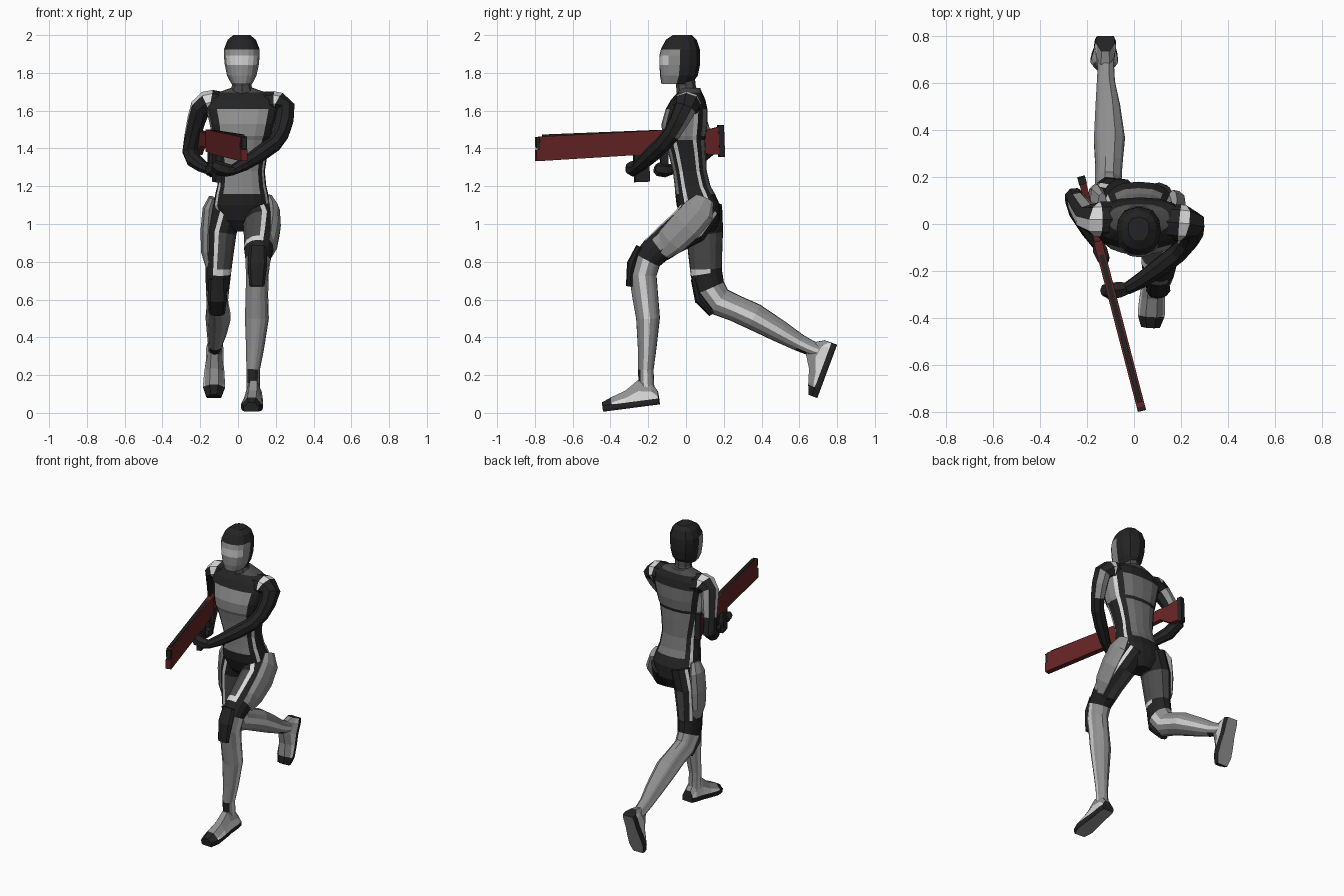
import bpy, bmesh, math
from mathutils import Vector as V

COLOURS = {"black": (.017, .017, .018), "dark_grey": (.07, .07, .07), "back_grey": (.17, .17, .17),
           "grey": (.28, .28, .28), "light": (.68, .68, .68), "dark_red": (.13, .017, .018)}
NAMES = list(COLOURS)
MATS = []
for n in NAMES:
    m = bpy.data.materials.new(n)
    m.diffuse_color = (*COLOURS[n], 1)
    MATS.append(m)


def skin(name, rings, rule):
    """Bridge rings of points; rule(segment, sector, centre) names the colour."""
    bm = bmesh.new()
    vs = [[bm.verts.new(p) for p in r] for r in rings]
    n = len(rings[0])
    for i in range(len(vs) - 1):
        for j in range(n):
            k = (j + 1) % n
            f = bm.faces.new((vs[i][j], vs[i][k], vs[i + 1][k], vs[i + 1][j]))
            f.material_index = NAMES.index(rule(i, j, f.calc_center_median()))
    for r, i in ((vs[0], 0), (vs[-1], len(vs) - 2)):
        f = bm.faces.new(r)
        f.material_index = NAMES.index(rule(i, 0, f.calc_center_median()))
    bmesh.ops.recalc_face_normals(bm, faces=bm.faces)
    me = bpy.data.meshes.new(name)
    bm.to_mesh(me)
    bm.free()
    for m in MATS:
        me.materials.append(m)
    ob = bpy.data.objects.new(name, me)
    bpy.context.collection.objects.link(ob)
    return ob


def loft(name, secs, angles, rule, side=1, flat=False, power=1.0, lat=(1, 0, 0)):
    """Sections (x, y, z, half width, half depth); angle 0 is the front, positive is outward."""
    cs = [V(s[:3]) for s in secs]
    lat = V(lat)
    rings = []
    for i, s in enumerate(secs):
        t = V((0, 0, -1)) if flat else (cs[min(i + 1, len(cs) - 1)] - cs[max(i - 1, 0)]).normalized()
        lat = (lat - t * lat.dot(t)).normalized()
        d = t.cross(lat)
        ring = []
        for a in angles:
            sn, co = math.sin(math.radians(a)), math.cos(math.radians(a))
            ring.append(cs[i] + lat * side * s[3] * math.copysign(abs(sn) ** power, sn)
                        + d * s[4] * math.copysign(abs(co) ** power, co))
        rings.append(ring)

    def by_angle(i, j, c):
        b = angles[j + 1] if j + 1 < len(angles) else angles[0] + 360
        a = (angles[j] + b) / 2
        return rule(i, a - 360 if a > 180 else a, c)
    return skin(name, rings, by_angle)


def only(colour):
    return lambda i, a, c: colour


EIGHT = list(range(0, 360, 45))

# Torso with front panel, side stripes and back panel
half = [20, 40, 57, 70, 90, 108, 120, 138, 160]
ring = [0] + half + [180] + [360 - a for a in reversed(half)]


def torso_rule(i, a, c):
    a, z = abs(a), c.z
    if z > 1.61:
        return "dark_grey" if z > 1.69 else "black"
    if z < 1.155:
        return "light" if 57 < a < 70 or 108 < a < 120 else "black"
    if a < 40:
        return "grey"
    if a < 57:
        return "black"
    if a < 70:
        return "light" if z < 1.43 else "black"
    if a < 108:
        return "black" if z < 1.45 else "grey"
    if a < 120:
        return "light"
    if a < 138:
        return "black"
    return "black" if 1.445 < z < 1.465 else "back_grey"


loft("torso", [(.02, .025, 1.72, .06, .05), (.022, .02, 1.695, .13, .065), (.024, .012, 1.66, .19, .09),
               (.025, .003, 1.61, .195, .11), (.025, -.008, 1.53, .175, .122), (.022, -.01, 1.465, .16, .115),
               (.021, -.007, 1.445, .152, .108), (.02, .005, 1.38, .138, .1), (.02, .02, 1.28, .122, .09),
               (.02, .035, 1.2, .13, .095), (.02, .048, 1.16, .14, .105), (.02, .065, 1.1, .15, .115),
               (.02, .08, 1.02, .125, .1), (.02, .09, .96, .06, .06)], ring, torso_rule, flat=True, power=.8)

# Neck and head
loft("neck", [(.02, -.01, 1.79, .055, .055), (.02, 0, 1.73, .052, .052), (.02, .01, 1.68, .075, .06)],
     EIGHT, only("dark_grey"), flat=True)


def head_rule(i, a, c):
    if abs(a) > 92 or c.z > 1.925:
        return "black"
    return "light" if 1.84 < c.z < 1.895 and abs(a) < 60 else "grey"


hh = [18, 38, 60, 90, 115, 145]
loft("head", [(.02, -.02, 2.0, .045, .05), (.02, -.025, 1.975, .075, .082), (.02, -.03, 1.925, .094, .103),
              (.02, -.033, 1.893, .095, .108), (.02, -.033, 1.842, .09, .107), (.02, -.038, 1.785, .078, .1),
              (.02, -.05, 1.742, .055, .08)],
     [0] + hh + [180] + [360 - a for a in reversed(hh)], head_rule, flat=True, power=.85)

# Legs: striped thigh, light band, dark knee, grey shin striped on both sides
LEG = [-20, 8, 24, 50, 76, 104, 128, 140, 165, 200, 235, 256, 284, 310]


def leg_rule(lead):
    def rule(i, a, c):
        if i >= 5:
            if i == 10 and abs(a) < 60 or i == 5 and abs(a) < 50:
                return "black"
            return "light" if 76 < abs(a) < 104 else "grey"
        if i == 4:
            return "black"
        if i == 3:
            return "light" if -110 < a < 24 else "black"
        if 8 < a < 24 or 128 < a < 140:
            return "light"
        if lead and i and 50 < a < 104:
            return "grey"
        return "black" if i == 0 or 24 < a < 165 else "dark_grey"
    return rule


loft("leading_leg", [(.085, .09, 1.09, .09, .105), (.12, .02, .99, .095, .11), (.115, -.09, .915, .085, .09),
                     (.11, -.14, .875, .079, .083), (.108, -.16, .86, .077, .08), (.105, -.205, .81, .067, .076),
                     (.102, -.228, .73, .06, .075), (.1, -.215, .62, .06, .07), (.1, -.2, .5, .064, .064),
                     (.09, -.205, .34, .048, .05), (.08, -.212, .23, .036, .042), (.08, -.21, .16, .036, .042),
                     (.08, -.2, .08, .034, .04)], LEG, leg_rule(True))
loft("trailing_leg", [(-.055, .09, 1.09, .085, .105), (-.09, .1, .96, .085, .1), (-.098, .103, .84, .076, .092),
                      (-.103, .107, .765, .071, .087), (-.105, .109, .74, .07, .086), (-.108, .125, .66, .063, .085),
                      (-.11, .175, .59, .058, .08), (-.107, .26, .555, .06, .072), (-.105, .36, .51, .068, .073),
                      (-.112, .5, .43, .054, .06), (-.12, .6, .372, .04, .047), (-.12, .65, .348, .037, .042),
                      (-.12, .73, .315, .034, .038)], LEG, leg_rule(False), side=-1)

# Outer thigh plates and knee pads
loft("leading_thigh_plate", [(.165, .1, 1.135, .02, .05), (.188, .07, 1.07, .034, .085), (.192, .0, .99, .035, .088),
                             (.18, -.08, .91, .032, .08), (.165, -.13, .85, .018, .05)], EIGHT, only("grey"))
loft("trailing_thigh_plate", [(-.135, .09, 1.14, .02, .045), (-.155, .1, 1.08, .033, .07), (-.163, .1, .96, .036, .072),
                              (-.165, .1, .85, .03, .065), (-.155, .1, .77, .016, .045)], EIGHT, only("grey"))
loft("leading_knee_pad", [(.105, -.245, .88, .045, .02), (.103, -.285, .79, .052, .028),
                          (.1, -.298, .67, .04, .02)], EIGHT, only("black"))
loft("trailing_knee_pad", [(-.11, .045, .71, .045, .02), (-.11, .075, .6, .052, .03),
                           (-.11, .14, .525, .04, .02)], EIGHT, only("black"))


# Boots with dark rim, grey sole and toe cap
def boot(name, heel, fwd, up):
    heel, fwd, up = V(heel), V(fwd).normalized(), V(up).normalized()
    lat = fwd.cross(up)
    rings = []
    for s, w, h in ((0, .04, .07), (.03, .046, .12), (.1, .046, .14), (.17, .054, .095),
                    (.235, .058, .075), (.25, .057, .07), (.3, .04, .05)):
        prof = [(-.9, 0), (-1, .012), (-1, .032), (-.85, .6 * h), (-.4, h),
                (.4, h), (.85, .6 * h), (1, .032), (1, .012), (.9, 0)]
        rings.append([heel + fwd * s + lat * w * x + up * y for x, y in prof])

    def rule(i, j, c):
        if j == 9:
            return "grey"
        if i >= 5 or j in (0, 1, 7, 8):
            return "black"
        return "light" if j in (2, 6) else "grey"
    return skin(name, rings, rule)


boot("leading_boot", (.088, -.14, .045), (-.06, -1, -.13), (0, -.13, 1))
boot("trailing_boot", (-.122, .8, .36), (-.02, -.35, -.94), (0, -.94, .35))


# Arms: light shoulder band, dark sleeve with an upper-arm stripe
def arm_rule(i, a, c):
    if i == 1:
        return "light"
    if i in (2, 3, 4) and 0 < a < 45:
        return "light"
    if i in (3, 4) and -135 < a < -45:
        return "grey"
    return "black"


loft("left_arm", [(.14, .01, 1.63, .075, .07), (.195, .005, 1.635, .078, .068), (.21, .004, 1.633, .077, .066),
                  (.25, -.005, 1.61, .062, .056), (.246, -.035, 1.55, .054, .051), (.228, -.075, 1.48, .047, .045),
                  (.192, -.12, 1.425, .044, .042), (.115, -.18, 1.37, .043, .042), (.03, -.24, 1.315, .036, .034),
                  (-.03, -.275, 1.285, .027, .027)], EIGHT, arm_rule, lat=(0, -1, 0))
loft("right_arm", [(-.09, .02, 1.63, .075, .07), (-.145, .02, 1.645, .075, .066), (-.16, .02, 1.643, .073, .064),
                   (-.2, .03, 1.615, .058, .056), (-.22, .06, 1.55, .052, .05), (-.24, .09, 1.47, .046, .044),
                   (-.253, .112, 1.385, .045, .044), (-.235, .05, 1.34, .043, .042), (-.19, -.03, 1.305, .035, .034),
                   (-.15, -.09, 1.285, .027, .027)], EIGHT, arm_rule, lat=(0, -1, 0))
SIX = list(range(0, 360, 60))
loft("left_hand", [(-.02, -.272, 1.285, .026, .026), (-.06, -.28, 1.285, .038, .035), (-.1, -.285, 1.295, .04, .038),
                   (-.13, -.28, 1.315, .025, .025)], SIX, only("black"), lat=(0, 1, 0))
loft("right_hand", [(-.155, -.08, 1.288, .026, .028), (-.145, -.11, 1.285, .035, .038),
                    (-.13, -.15, 1.29, .03, .036), (-.125, -.165, 1.295, .018, .022)], SIX, only("black"))

# Long rifle, built from side profiles along its own axis
REAR, AXIS = V((-.225, .2, 1.44)), V((.26, -1, -.04)).normalized()
SIDE = AXIS.cross(V((0, 0, 1))).normalized()
UP = SIDE.cross(AXIS)


def plate(name, prof, width, colour):
    rings = [[REAR + AXIS * s + UP * h + SIDE * w for s, h in prof] for w in (-width / 2, width / 2)]
    return skin(name, rings, only(colour))


def block(name, s0, s1, h0, h1, width, colour):
    return plate(name, [(s0, h0), (s1, h0), (s1, h1), (s0, h1)], width, colour)


plate("rifle_body", [(.28, -.045), (.42, -.055), (1.03, -.068), (1.03, -.005), (1.01, -.005),
                     (1.01, .062), (.5, .068), (.28, .072)], .036, "dark_red")
plate("rifle_stock", [(.03, -.07), (.09, -.07), (.16, -.02), (.29, -.03), (.29, .05), (.1, .06), (.03, .075)],
      .03, "dark_red")
block("rifle_butt", 0, .03, -.085, .085, .034, "black")
block("rifle_muzzle", 1.01, 1.028, .0, .06, .028, "black")
block("rifle_top_rail", .34, .99, .06, .072, .02, "black")
block("rifle_grip", .31, .35, -.17, -.04, .03, "black")
block("rifle_foregrip", .415, .495, -.2, -.05, .032, "black")
